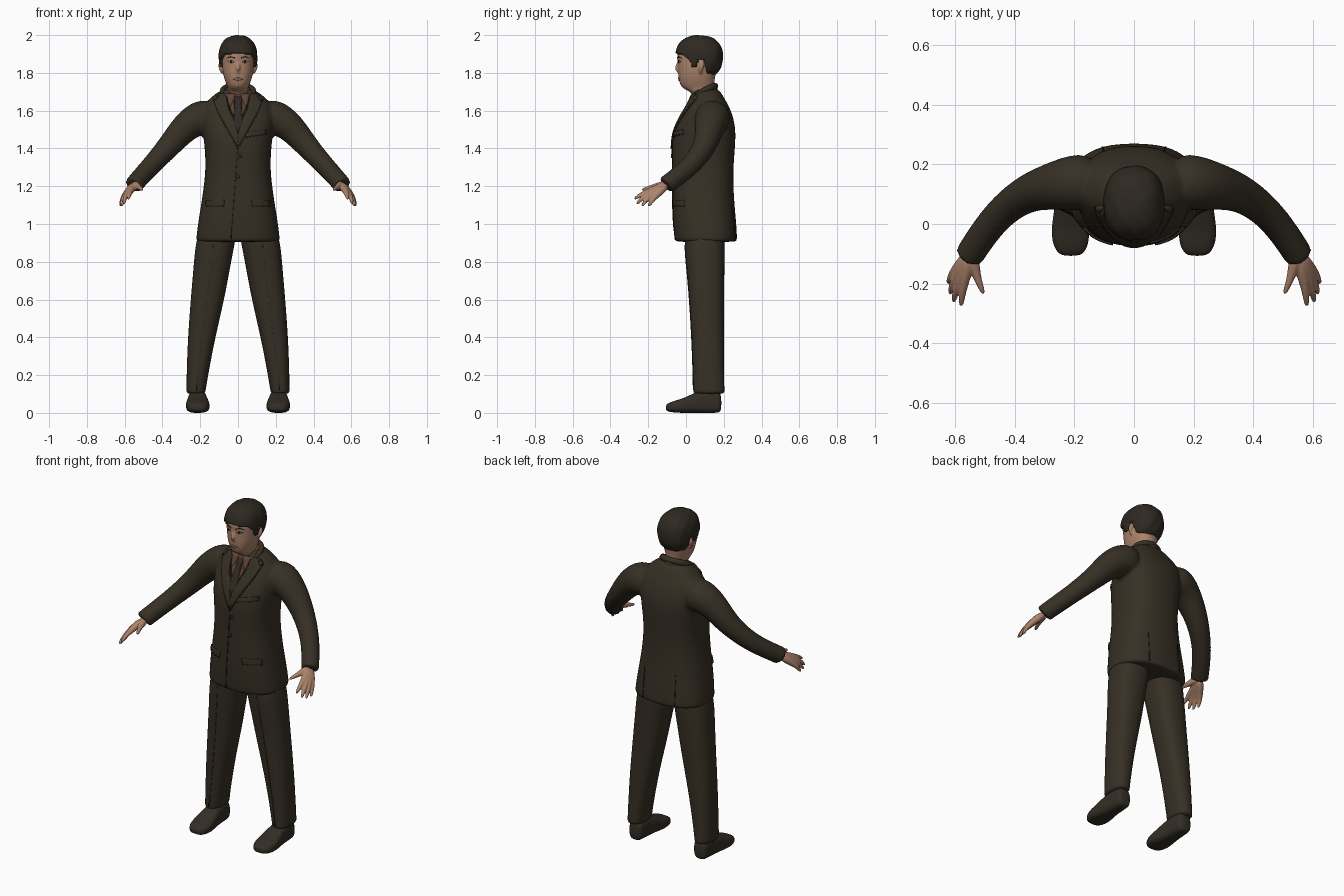
import bpy, bmesh
from math import sin, cos, pi, copysign
from mathutils import Vector
from mathutils.bvhtree import BVHTree

cube = bpy.data.objects.get("Cube")
if cube:
    bpy.data.objects.remove(cube)


def material(name, rgb):
    m = bpy.data.materials.new(name)
    m.use_nodes = True
    m.diffuse_color = (*rgb, 1)
    node = m.node_tree.nodes["Principled BSDF"]
    node.inputs["Base Color"].default_value = (*rgb, 1)
    node.inputs["Roughness"].default_value = 0.8
    return m


SUIT = material("suit_brown", (.037, .029, .018))
SEAM = material("seam_dark", (.018, .014, .009))
SHOE = material("shoe_brown", (.033, .027, .019))
HAIR = material("hair_dark", (.027, .022, .015))
SKIN = material("skin", (.42, .23, .15))
SHIRT = material("shirt_russet", (.115, .055, .036))
TIE = material("tie_dark", (.03, .022, .016))
LIPS = material("lips", (.27, .125, .09))
EYE = material("eye_white", (.33, .36, .35))


def finish(name, bm, mat):
    bmesh.ops.recalc_face_normals(bm, faces=bm.faces)
    for f in bm.faces:
        f.smooth = True
    me = bpy.data.meshes.new(name)
    bm.to_mesh(me)
    bm.free()
    me.materials.append(mat)
    ob = bpy.data.objects.new(name, me)
    bpy.context.collection.objects.link(ob)
    return ob


def fuse(ob, voxel=0, smooth=4):
    """Round the lofts and, with a voxel size, weld overlapping ones."""
    ob.modifiers.new("round", "SUBSURF").levels = 2
    ob.modifiers["round"].render_levels = 2
    if voxel:
        r = ob.modifiers.new("weld", "REMESH")
        r.mode, r.voxel_size, r.use_smooth_shade = "VOXEL", voxel, True
        s = ob.modifiers.new("relax", "SMOOTH")
        s.factor, s.iterations = .5, smooth
    return ob


def loft(bm, rings):
    rows = [[bm.verts.new(p) for p in ring] for ring in rings]
    for a, b in zip(rows, rows[1:]):
        for i in range(len(a)):
            j = (i + 1) % len(a)
            bm.faces.new((a[i], a[j], b[j], b[i]))
    bm.faces.new(rows[0][::-1])
    bm.faces.new(rows[-1])


def section(axis, t, a0, a1, b0, b1, power=2.4, n=24, side=1):
    """Superellipse ring filling a box, across the z or the y axis."""
    ring = []
    for i in range(n):
        c, s = cos(2 * pi * i / n), sin(2 * pi * i / n)
        a = (a0 + a1) / 2 + (a1 - a0) / 2 * copysign(abs(c) ** (2 / power), c)
        b = (b0 + b1) / 2 + (b1 - b0) / 2 * copysign(abs(s) ** (2 / power), s)
        ring.append(Vector((a * side, b, t) if axis == "z" else (a * side, t, b)))
    return ring


def tube(bm, path, radii, side=1, n=12):
    pts = [Vector((x * side, y, z)) for x, y, z in path]
    rings = []
    for i, p in enumerate(pts):
        q = (pts[min(i + 1, len(pts) - 1)] - pts[max(i - 1, 0)]).to_track_quat("Z", "Y")
        rings.append([p + q @ Vector((radii[i] * cos(2 * pi * k / n), radii[i] * sin(2 * pi * k / n), 0))
                      for k in range(n)])
    loft(bm, rings)


def surface(ob):
    bpy.context.view_layer.update()
    return BVHTree.FromObject(ob, bpy.context.evaluated_depsgraph_get())


def drape(name, tree, outline, depth, mat, side=1, face=1, cuts=5):
    """Lay a thin plate, drawn in x and z, on the front (or back) of a surface."""
    bm = bmesh.new()
    bm.faces.new([bm.verts.new((x * side, 0, z)) for x, z in outline])
    bmesh.ops.triangulate(bm, faces=bm.faces)
    bmesh.ops.subdivide_edges(bm, edges=bm.edges, cuts=cuts, use_grid_fill=True)
    for v in bm.verts:
        hit = tree.ray_cast(Vector((v.co.x, -face, v.co.z)), Vector((0, face, 0)))[0]
        v.co = hit or tree.find_nearest(v.co)[0]
    ob = finish(name, bm, mat)
    s = ob.modifiers.new("thickness", "SOLIDIFY")
    s.thickness, s.offset = depth * 2, 0
    return ob


def disc(x, z, rx, rz, n=10):
    return [(x + rx * cos(2 * pi * i / n), z + rz * sin(2 * pi * i / n)) for i in range(n)]


SIDES = (("left", 1), ("right", -1))

# Jacket: torso and both sleeves welded together (height, half width, front, back)
TORSO = [(.905, .224, -.06, .272), (.91, .224, -.06, .272), (1, .214, -.07, .268), (1.1, .197, -.073, .258),
         (1.2, .182, -.072, .252), (1.3, .172, -.072, .252), (1.4, .177, -.077, .26),
         (1.48, .187, -.07, .265), (1.55, .192, -.042, .256), (1.61, .187, -.004, .235),
         (1.65, .168, .018, .213), (1.69, .12, .035, .19), (1.72, .075, .045, .168)]
ARM = [(.12, .145, 1.565), (.2, .14, 1.57), (.28, .125, 1.515), (.35, .108, 1.43), (.42, .063, 1.352),
       (.48, .003, 1.287), (.543, -.09, 1.218), (.551, -.105, 1.207), (.552, -.107, 1.205)]
bm = bmesh.new()
loft(bm, [section("z", z, -w, w, f, b, 2.5) for z, w, f, b in TORSO])
for _, s in SIDES:
    tube(bm, ARM, [.09, .098, .08, .066, .057, .052, .05, .05, .05], s, 16)
jacket = fuse(finish("jacket", bm, SUIT), .011, 3)

# Jacket collar around the back of the neck
bm = bmesh.new()
half = [(.08, .05, 1.685), (.083, .09, 1.705), (.073, .135, 1.725)]
tube(bm, half + [(0, .165, 1.735)] + [(-x, y, z) for x, y, z in half[::-1]],
     [.012, .017, .017, .017, .017, .017, .012])
fuse(finish("jacket_collar", bm, SUIT))

# Trousers (height, inner, outer, front, back)
LEG = [(.99, 0, .2, 0, .2), (.9, .016, .226, -.012, .207), (.75, .045, .238, .005, .204),
       (.6, .072, .251, .018, .201), (.4, .12, .266, .03, .201), (.2, .158, .273, .037, .202),
       (.105, .173, .273, .038, .205), (.1, .173, .273, .038, .205)]
bm = bmesh.new()
for _, s in SIDES:
    loft(bm, [section("z", *row, side=s) for row in LEG])
trousers = fuse(finish("trousers", bm, SUIT), .01, 2)

# Shoes (depth, inner, outer, bottom, top)
SHOE_ROWS = [(-.107, .185, .238, .015, .04), (-.095, .165, .259, .006, .052), (-.06, .15, .275, .002, .065),
             (-.01, .15, .277, -.001, .078), (.05, .162, .267, 0, .11), (.11, .168, .261, -.001, .125),
             (.165, .171, .258, 0, .12), (.188, .18, .25, .005, .1)]
for word, s in SIDES:
    bm = bmesh.new()
    loft(bm, [section("y", *row, power=3, side=s) for row in SHOE_ROWS])
    fuse(finish(word + "_shoe", bm, SHOE))

# Hands: each finger runs from the wrist to its tip
WRIST = (.548, -.1, 1.21)
FINGERS = [((.53, -.165, 1.197), (.518, -.2, 1.19), (.503, -.237, 1.18)),
           ((.573, -.205, 1.17), (.577, -.245, 1.152), (.58, -.277, 1.13)),
           ((.587, -.195, 1.162), (.6, -.235, 1.135), (.605, -.263, 1.103)),
           ((.598, -.18, 1.155), (.612, -.212, 1.125), (.616, -.236, 1.092)),
           ((.604, -.16, 1.148), (.617, -.182, 1.12), (.623, -.2, 1.092))]
for word, s in SIDES:
    bm = bmesh.new()
    for base, mid, tip in FINGERS:
        tube(bm, [WRIST, base, mid, tip], [.029, .0165, .0115, .008], s, 10)
    fuse(finish(word + "_hand", bm, SKIN), .004, 3)

# Head, neck and nose (height, half width, front, back)
HEAD = [(1.6, .055, .045, .16), (1.69, .057, .04, .155), (1.708, .052, .005, .152), (1.722, .054, -.024, .15),
        (1.75, .067, -.036, .15), (1.79, .079, -.042, .157), (1.83, .085, -.043, .165),
        (1.87, .087, -.046, .17), (1.91, .088, -.048, .175), (1.95, .075, -.035, .165), (1.98, .04, 0, .12)]
bm = bmesh.new()
loft(bm, [section("z", z, -w, w, f, b, 2.3) for z, w, f, b in HEAD])
tube(bm, [(0, -.03, 1.875), (0, -.041, 1.845), (0, -.05, 1.815), (0, -.046, 1.798)], [.008, .011, .015, .011])
for _, s in SIDES:
    tube(bm, [(.004, -.03, 1.808), (.011, -.04, 1.808), (.018, -.034, 1.808)], [.008, .01, .006], s)
    # ears
    tube(bm, [(.084, .078, 1.795), (.089, .075, 1.815), (.093, .085, 1.84), (.09, .088, 1.86)],
         [.006, .012, .016, .009], s)
head = fuse(finish("head", bm, SKIN), .005, 3)

# Hair: a rounded cap tucked under the skin wherever the face shows
HAIRLINE = [(-.2, 1.905), (-.03, 1.9), (.01, 1.87), (.03, 1.83), (.055, 1.83), (.065, 1.87),
            (.1, 1.865), (.115, 1.76), (1, 1.76)]


def hairline(y):
    for (y0, z0), (y1, z1) in zip(HAIRLINE, HAIRLINE[1:]):
        if y <= y1:
            return z0 + (z1 - z0) * (y - y0) / (y1 - y0)


bm = bmesh.new()
bmesh.ops.create_uvsphere(bm, u_segments=96, v_segments=64, radius=1)
for v in bm.verts:
    n = v.co.normalized()
    n /= sum(abs(c) ** 2.35 for c in n) ** (1 / 2.35)
    p = Vector((n.x * .102, n.y * .126, n.z * .116))
    tuft = 1 + .012 * sin(9 * n.x + 5 * n.z) * sin(8 * n.y + 3 * n.x)
    v.co = Vector((0, .069, 1.883)) + p * (tuft if p.z + 1.883 > hairline(p.y + .069) else .74)
finish("hair", bm, HAIR)

# Facial features
tree = surface(head)
for word, s in SIDES:
    drape(word + "_eye", tree, disc(.036, 1.858, .015, .006), .0015, EYE, s, cuts=2)
    drape(word + "_iris", tree, disc(.036, 1.858, .006, .006), .0025, SEAM, s, cuts=1)
    drape(word + "_eyelid", tree, [(.018, 1.859), (.036, 1.868), (.055, 1.861), (.036, 1.864)], .003, SEAM, s, cuts=2)
    drape(word + "_eyebrow", tree, [(.016, 1.875), (.04, 1.883), (.062, 1.876), (.04, 1.889), (.016, 1.882)],
          .003, HAIR, s, cuts=2)
drape("lips", tree, [(-.027, 1.766), (0, 1.758), (.027, 1.766), (.008, 1.776), (0, 1.774), (-.008, 1.776)],
      .004, LIPS, cuts=3)

# Shirt collar, higher at the back
bm = bmesh.new()
loft(bm, [[p + Vector((0, 0, (p.y - .1) * .3)) for p in section("z", z, -w, w, .1 - d, .1 + d, 2)]
          for z, w, d in ((1.64, .078, .077), (1.69, .07, .069), (1.718, .063, .065), (1.72, .062, .064))])
fuse(finish("shirt_collar", bm, SHIRT))

# Shirt front, tie, lapels and pockets
tree = surface(jacket)
drape("shirt_front", tree, [(-.07, 1.69), (.07, 1.69), (.04, 1.6), (0, 1.48), (-.04, 1.6)], .003, SHIRT)
drape("tie", tree, [(-.018, 1.675), (.018, 1.675), (.011, 1.635), (.024, 1.53), (.004, 1.48), (-.004, 1.48),
                    (-.024, 1.53), (-.011, 1.635)], .007, TIE)
LAPEL = [(.072, 1.69), (.1, 1.685), (.112, 1.655), (.128, 1.658), (.1, 1.58), (.0, 1.4), (-.006, 1.45),
         (.012, 1.52), (.045, 1.61)]
for word, s in SIDES:
    drape(word + "_lapel", tree, LAPEL, .008, SUIT, s)
    drape(word + "_lapel_edge", tree, [(x + .004, z - .002) for x, z in LAPEL[2:6]] + LAPEL[5:1:-1][1:],
          .004, SEAM, s)
    drape(word + "_shirt_leaf", tree, [(.012, 1.68), (.06, 1.69), (.042, 1.615)], .007, SHIRT, s)
    drape(word + "_pocket_flap", tree, [(.07, 1.127), (.165, 1.127), (.168, 1.095), (.075, 1.095)], .007, SUIT, s)
    drape(word + "_pocket_shadow", tree, [(.074, 1.096), (.169, 1.096), (.169, 1.09), (.074, 1.09)], .002, SEAM, s)
    drape(word + "_back_vent", tree, [(.1, 1.1), (.104, 1.1), (.108, .92), (.102, .92)], .003, SEAM, s, -1)
drape("breast_pocket", tree, [(.04, 1.46), (.15, 1.478), (.15, 1.5), (.04, 1.482)], .006, SUIT)
drape("breast_pocket_line", tree, [(.04, 1.455), (.15, 1.473), (.15, 1.479), (.04, 1.461)], .003, SEAM)
drape("front_opening", tree, [(-.004, 1.41), (.001, 1.41), (-.034, .918), (-.04, .918)], .003, SEAM)
for i, (x, z) in enumerate(((-.008, 1.36), (-.018, 1.25))):
    drape(f"button_{i + 1}", tree, disc(x + .018, z, .01, .01), .006, TIE, cuts=1)

# Trouser creases
tree = surface(trousers)
for word, s in SIDES:
    drape(word + "_crease", tree, [(.128, .89), (.132, .89), (.222, .12), (.218, .12)], .003, SUIT, s, cuts=8)
